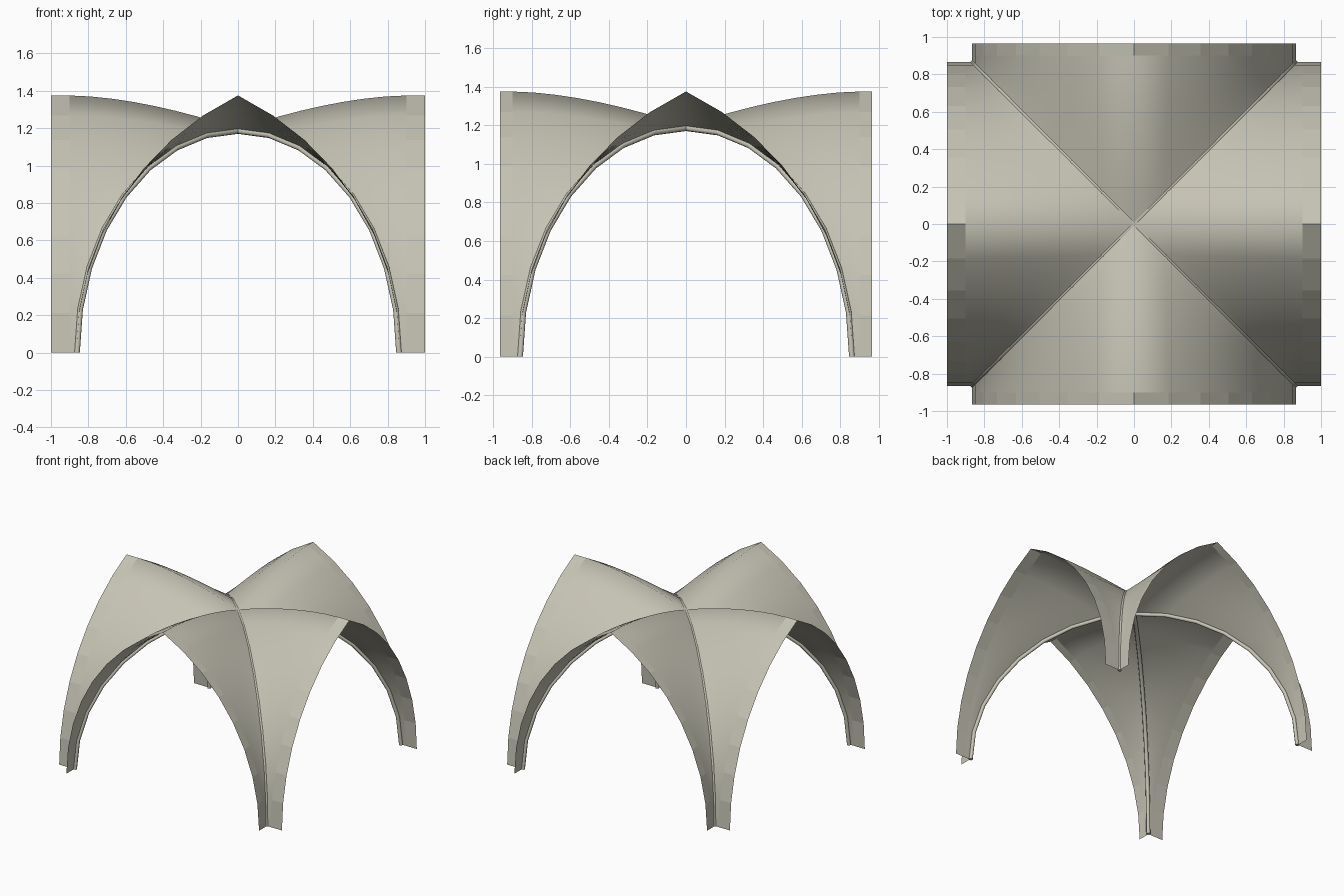
import bpy, bmesh, math

if "Cube" in bpy.data.objects:
    bpy.data.objects.remove(bpy.data.objects["Cube"])

HALF = 0.865      # half span at the springing points
CROWN = 1.195     # height of the crossing
PEAK = 1.375      # height of the pointed arch tips
D = 0.66          # offset of each pointed-arch centre past the middle
R = HALF + D
PHI = math.asin(PEAK / R)
N, M = 8, 8       # segments up the arch, segments from groin to arch

stone = bpy.data.materials.new("warm_grey_stone")
stone.diffuse_color = (0.56, 0.545, 0.455, 1)
stone.use_nodes = True
stone.node_tree.nodes["Principled BSDF"].inputs["Base Color"].default_value = stone.diffuse_color


def make(name, bm):
    bmesh.ops.remove_doubles(bm, verts=bm.verts, dist=1e-4)
    bmesh.ops.recalc_face_normals(bm, faces=bm.faces)
    me = bpy.data.meshes.new(name)
    bm.to_mesh(me)
    bm.free()
    me.materials.append(stone)
    ob = bpy.data.objects.new(name, me)
    bpy.context.collection.objects.link(ob)
    return ob


def web_point(t, u, inner):
    """t: springing to ridge, u: groin to pointed arch -> (outward, sideways, up)"""
    th = t * math.pi / 2
    g, gz = HALF * math.cos(th), CROWN * math.sin(th)
    a, az = R * math.cos(PHI * t) - D, R * math.sin(PHI * t)
    return (g + (inner - g) * u, g + (a - g) * u, az - (az - gz) * (1 - u) ** 1.7)


def web(name, turn, inner, outer):
    """One vault bay: smooth curved web, then a flat-faced straight band at its mouth."""
    c, s = round(math.cos(turn)), round(math.sin(turn))
    bm = bmesh.new()
    rows = []
    for i in range(-N, N + 1):
        t = 1 - abs(i) / N
        side = 1 if i > 0 else -1
        pts = [web_point(t, j / M, inner) for j in range(M + 1)]
        pts.append((outer, pts[-1][1], pts[-1][2]))
        rows.append([bm.verts.new((c * o - s * w * side, s * o + c * w * side, z))
                     for o, w, z in pts])
    for r0, r1 in zip(rows, rows[1:]):
        for j in range(M + 1):
            f = bm.faces.new((r0[j], r0[j + 1], r1[j + 1], r1[j]))
            f.smooth = j < M
    bmesh.ops.dissolve_degenerate(bm, edges=bm.edges, dist=1e-5)
    ob = make(name, bm)
    # faces should look up and outward
    if sum(p.normal.z for p in ob.data.polygons) < 0:
        ob.data.flip_normals()


def rib(name, turn):
    """Slim round rib under a diagonal groin."""
    bm = bmesh.new()
    k, rad, steps = 8, 0.015, 2 * N
    rings = []
    for i in range(steps + 1):
        th = math.pi * i / steps
        ring = []
        for q in range(k):
            a = 2 * math.pi * q / k
            out, w = rad * math.cos(a), rad * math.sin(a)
            d = (HALF * math.sqrt(2) - 0.006 + out) * math.cos(th)
            z = (CROWN - 0.010 + out) * math.sin(th)
            ring.append(bm.verts.new((d * math.cos(turn) - w * math.sin(turn),
                                      d * math.sin(turn) + w * math.cos(turn), z)))
        rings.append(ring)
    for r0, r1 in zip(rings, rings[1:]):
        for q in range(k):
            bm.faces.new((r0[q], r0[(q + 1) % k], r1[(q + 1) % k], r1[q])).smooth = True
    bm.faces.new(rings[0])
    bm.faces.new(rings[-1])
    make(name, bm)


# four vault bays
web("right_web", 0, 0.90, 1.0)
web("back_web", math.pi / 2, 0.90, 0.965)
web("left_web", math.pi, 0.90, 1.0)
web("front_web", -math.pi / 2, 0.90, 0.965)

# two crossing diagonal ribs
rib("diagonal_rib_a", math.pi / 4)
rib("diagonal_rib_b", -math.pi / 4)
